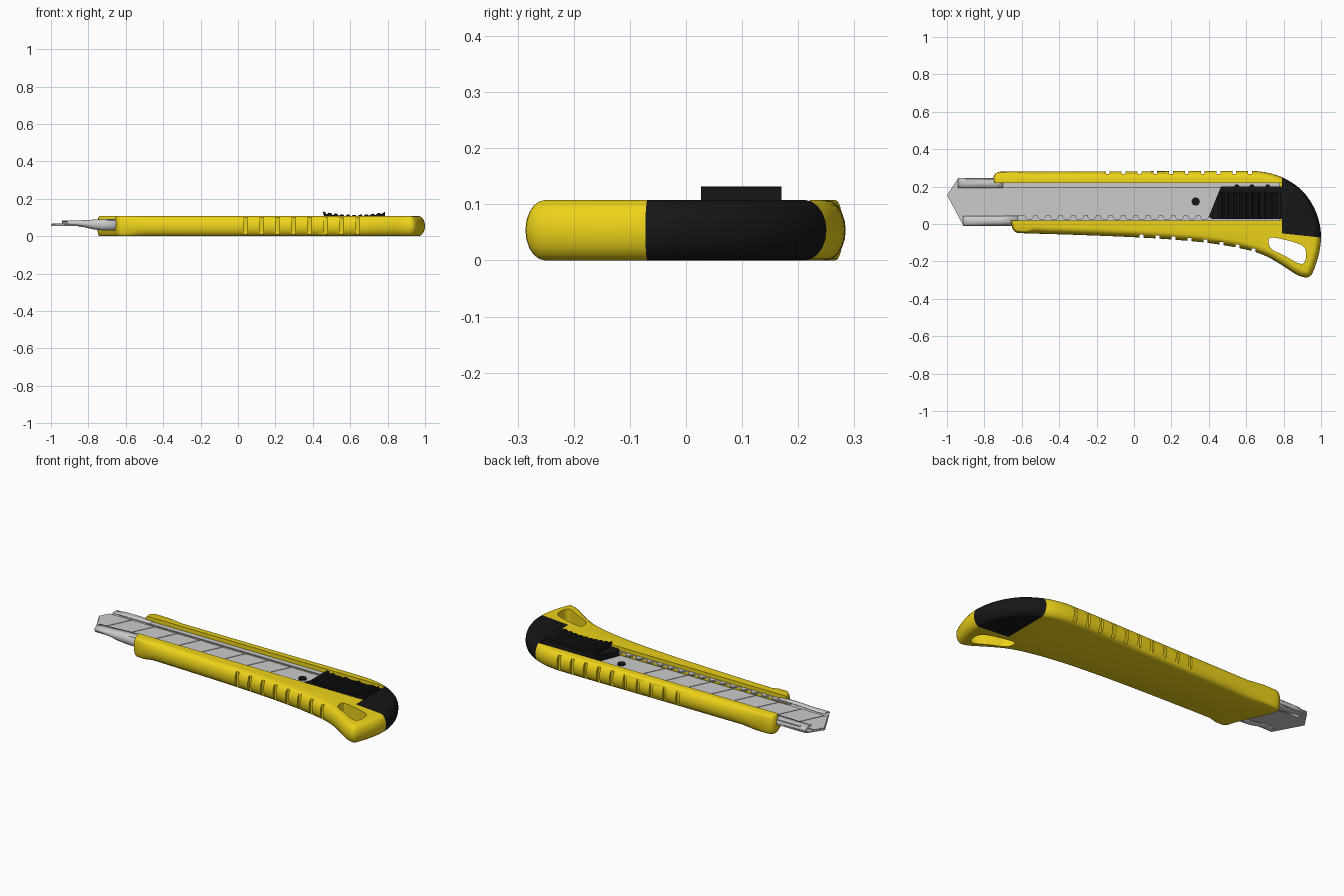
import bpy, bmesh, math
from mathutils import Vector

if "Cube" in bpy.data.objects:
    bpy.data.objects.remove(bpy.data.objects["Cube"])


def material(name, col):
    m = bpy.data.materials.new(name)
    m.diffuse_color = (*col, 1)
    m.use_nodes = True
    m.node_tree.nodes["Principled BSDF"].inputs["Base Color"].default_value = m.diffuse_color
    return m


YELLOW = material("yellow_plastic", (0.85, 0.65, 0.01))
BLACK = material("black_plastic", (0.008, 0.008, 0.009))


def finish(bm, name, mat=None):
    bmesh.ops.recalc_face_normals(bm, faces=bm.faces)
    me = bpy.data.meshes.new(name)
    bm.to_mesh(me)
    bm.free()
    ob = bpy.data.objects.new(name, me)
    bpy.context.collection.objects.link(ob)
    if mat:
        me.materials.append(mat)
    return ob


def add_prism(bm, pts, a, b, axis='z'):
    """Closed outline extruded from a to b along z or y."""
    def at(p, h):
        return (p[0], p[1], h) if axis == 'z' else (p[0], h, p[1])
    lo = [bm.verts.new(at(p, a)) for p in pts]
    hi = [bm.verts.new(at(p, b)) for p in pts]
    bm.faces.new(lo[::-1])
    bm.faces.new(hi)
    n = len(pts)
    for i in range(n):
        bm.faces.new((lo[i], lo[(i + 1) % n], hi[(i + 1) % n], hi[i]))


def prism(name, pts, a, b, mat=None, axis='z'):
    bm = bmesh.new()
    add_prism(bm, pts, a, b, axis)
    return finish(bm, name, mat)


def rect(x0, x1, y0, y1):
    return [(x0, y0), (x1, y0), (x1, y1), (x0, y1)]


def circle(x, y, r, n=16):
    return [(x + r * math.cos(2 * math.pi * i / n), y + r * math.sin(2 * math.pi * i / n)) for i in range(n)]


def round_corners(pts, steps):
    for _ in range(steps):
        out = []
        for i, p in enumerate(pts):
            a, b = Vector(p), Vector(pts[(i + 1) % len(pts)])
            out += [a.lerp(b, 0.25), a.lerp(b, 0.75)]
        pts = out
    return pts


def boolean(ob, cutter, op):
    mod = ob.modifiers.new("cut", 'BOOLEAN')
    mod.operation, mod.object, mod.solver = op, cutter, 'EXACT'
    bpy.context.view_layer.objects.active = ob
    bpy.ops.object.modifier_apply(modifier=mod.name)


def smooth(ob, angle=35):
    bpy.ops.object.select_all(action='DESELECT')
    ob.select_set(True)
    bpy.context.view_layer.objects.active = ob
    bpy.ops.object.shade_smooth_by_angle(angle=math.radians(angle))


# Handle shell: outline with elliptically rounded rim
LOWER = [(-0.645, -0.047), (-0.58, -0.05), (-0.3, -0.058), (0, -0.07), (0.2, -0.082), (0.4, -0.1),
         (0.58, -0.13), (0.7, -0.165), (0.8, -0.225), (0.88, -0.28)]
outline = round_corners([(-0.66, 0.02)] + LOWER + [
    (0.94, -0.29), (0.965, -0.24), (0.99, -0.16), (1.002, -0.08), (0.995, 0), (0.965, 0.09),
    (0.9, 0.185), (0.8, 0.25), (0.7, 0.28), (0.58, 0.286), (0, 0.281), (-0.66, 0.28),
    (-0.745, 0.28), (-0.758, 0.22)], 2)
H = 0.108


def handle_solid(name, mat):
    bm = bmesh.new()
    rings, n = [], len(outline)
    for k in range(-5, 6):
        t = k / 5 * math.pi / 2
        ring = []
        for i, p in enumerate(outline):
            d = (outline[(i + 1) % n] - outline[i - 1]).normalized()
            a = 0.014 if p.x < -0.55 else 0.036
            q = p + Vector((-d.y, d.x)) * a * (1 - math.cos(t))
            ring.append(bm.verts.new((q.x, q.y, H / 2 * (1 + math.sin(t)))))
        rings.append(ring)
    bm.faces.new(rings[0][::-1])
    bm.faces.new(rings[-1])
    for r, s in zip(rings, rings[1:]):
        for i in range(n):
            j = (i + 1) % n
            bm.faces.new((r[i], r[j], s[j], s[i]))
    return finish(bm, name, mat)


handle = handle_solid("handle", YELLOW)
end_cap = handle_solid("end_cap", BLACK)

# Cap region splits the shell into yellow handle and black end cap
region = prism("cap_region", [(0.79, 0.5), (0.79, -0.05), (1.2, -0.094), (1.2, 0.5)], -0.2, 0.3)

# Cutters: blade channel, hanging hole, grip notches
bm = bmesh.new()
add_prism(bm, rect(-1.2, 0.8, 0.02, 0.22), 0.052, 0.3)
add_prism(bm, round_corners([(0.715, -0.07), (0.725, -0.135), (0.8, -0.165), (0.89, -0.22), (0.92, -0.2),
                             (0.92, -0.125), (0.87, -0.1), (0.77, -0.075)], 2), -0.2, 0.3)


def lower_y(x):
    for (x0, y0), (x1, y1) in zip(LOWER, LOWER[1:]):
        if x0 <= x <= x1:
            return y0 + (y1 - y0) * (x - x0) / (x1 - x0)


for i in range(8):
    x = 0.04 + i * 0.0855
    y = lower_y(x) + 0.016
    add_prism(bm, rect(x - 0.01, x + 0.01, y - 0.08, y), -0.2, 0.3)
for i in range(10):
    x = -0.14 + i * 0.0845
    add_prism(bm, rect(x - 0.01, x + 0.01, 0.268, 0.34), -0.2, 0.3)
cutters = finish(bm, "cutters")

boolean(end_cap, region, 'INTERSECT')
boolean(handle, region, 'DIFFERENCE')
boolean(handle, cutters, 'DIFFERENCE')
for c in (region, cutters):
    bpy.data.objects.remove(c)
smooth(handle)
smooth(end_cap)

# Metal tray floor with pointed front
prism("tray_floor", [(-0.94, 0.245), (-1, 0.155), (-0.915, -0.004), (0.78, -0.004), (0.78, 0.245)], 0.055, 0.061)

# Snap-off blade segments separated by score lines
bm = bmesh.new()
Y0, Y1, SL, GAP = 0.03, 0.205, 0.085, 0.0025
add_prism(bm, [(-0.995, 0.155), (-0.93, Y0), (-0.91 - GAP, Y0), (-0.91 + SL - GAP, Y1), (-0.965, Y1)], 0.06, 0.067)
for i in range(8):
    x = -0.91 + i * 0.146
    w = 0.146 if i < 7 else 0.4
    add_prism(bm, [(x + GAP, Y0), (x + w - GAP, Y0), (x + w + SL - GAP, Y1), (x + SL + GAP, Y1)], 0.06, 0.067)
finish(bm, "blade")

# Tray lips: plain upper one, scalloped detent edge on the lower one
prism("tray_lip_upper", rect(-0.9, 0.78, 0.192, 0.24), 0.078, 0.084)
edge = [(-0.6, 0.045)]
for i in range(15):
    c = -0.56 + i * 0.067
    edge += [(c + 0.022 * math.cos(t), 0.045 - 0.022 * math.sin(t))
             for t in (math.pi - k * math.pi / 6 for k in range(7))]
prism("tray_lip_lower", [(0.78, 0.0), (0.78, 0.045)] + edge[::-1] + [(-0.7, 0.045), (-0.7, 0.0)], 0.078, 0.086)


# Folded rail noses that flare where they enter the handle
def rail_nose(name, stations, y_edge, s):
    bm = bmesh.new()
    rows = []
    for x, zb, zt in stations:
        c, r = (zb + zt) / 2, (zt - zb) / 2
        pts = [(y_edge + s * 0.05, zt)]
        for k in range(9):
            t = math.pi / 2 + k * math.pi / 8
            pts.append((y_edge + s * 0.022 * (1 + math.cos(t)), c + r * math.sin(t)))
        pts.append((y_edge + s * 0.05, zb))
        rows.append([bm.verts.new((x, *p)) for p in pts])
    for a, b in zip(rows, rows[1:]):
        for i in range(len(a) - 1):
            bm.faces.new((a[i], a[i + 1], b[i + 1], b[i]))
    ob = finish(bm, name)
    mod = ob.modifiers.new("thickness", 'SOLIDIFY')
    mod.thickness, mod.offset = 0.005, 0
    smooth(ob, 40)


rail_nose("rail_nose_lower", [(-0.915, 0.058, 0.082), (-0.86, 0.056, 0.082), (-0.82, 0.05, 0.083),
                              (-0.77, 0.038, 0.086), (-0.72, 0.033, 0.088), (-0.62, 0.032, 0.089)], -0.008, 1)
rail_nose("rail_nose_upper", [(-0.94, 0.058, 0.082), (-0.86, 0.056, 0.082), (-0.82, 0.052, 0.083),
                              (-0.74, 0.045, 0.084), (-0.7, 0.045, 0.084)], 0.243, -1)

# Blade pin
prism("blade_pin", circle(0.33, 0.12, 0.022, 24), 0.06, 0.074, BLACK)

# Slider: carrier plate, side bumps, ridged thumb pad
bm = bmesh.new()
add_prism(bm, [(0.4, 0.04), (0.415, 0.028), (0.79, 0.028), (0.79, 0.2), (0.465, 0.2)], 0.062, 0.1)
for x in (0.55, 0.63, 0.715):
    add_prism(bm, circle(x, 0.198, 0.014), 0.07, 0.1)
finish(bm, "slider_carrier", BLACK)


def pad_z(x):
    return 0.114 + 0.016 * ((x - 0.625) / 0.165) ** 2


pad = [(0.785, 0.09), (0.785, 0.13)]
for i in range(10):
    x = 0.775 - i * 0.0325
    pad += [(x - 0.006, pad_z(x) - 0.008), (x - 0.012, pad_z(x) - 0.008), (x - 0.016, pad_z(x - 0.016)),
            (x - 0.03, pad_z(x - 0.03))]
pad += [(0.465, 0.09)]
prism("slider_thumb_pad", pad, 0.027, 0.17, BLACK, 'y')
